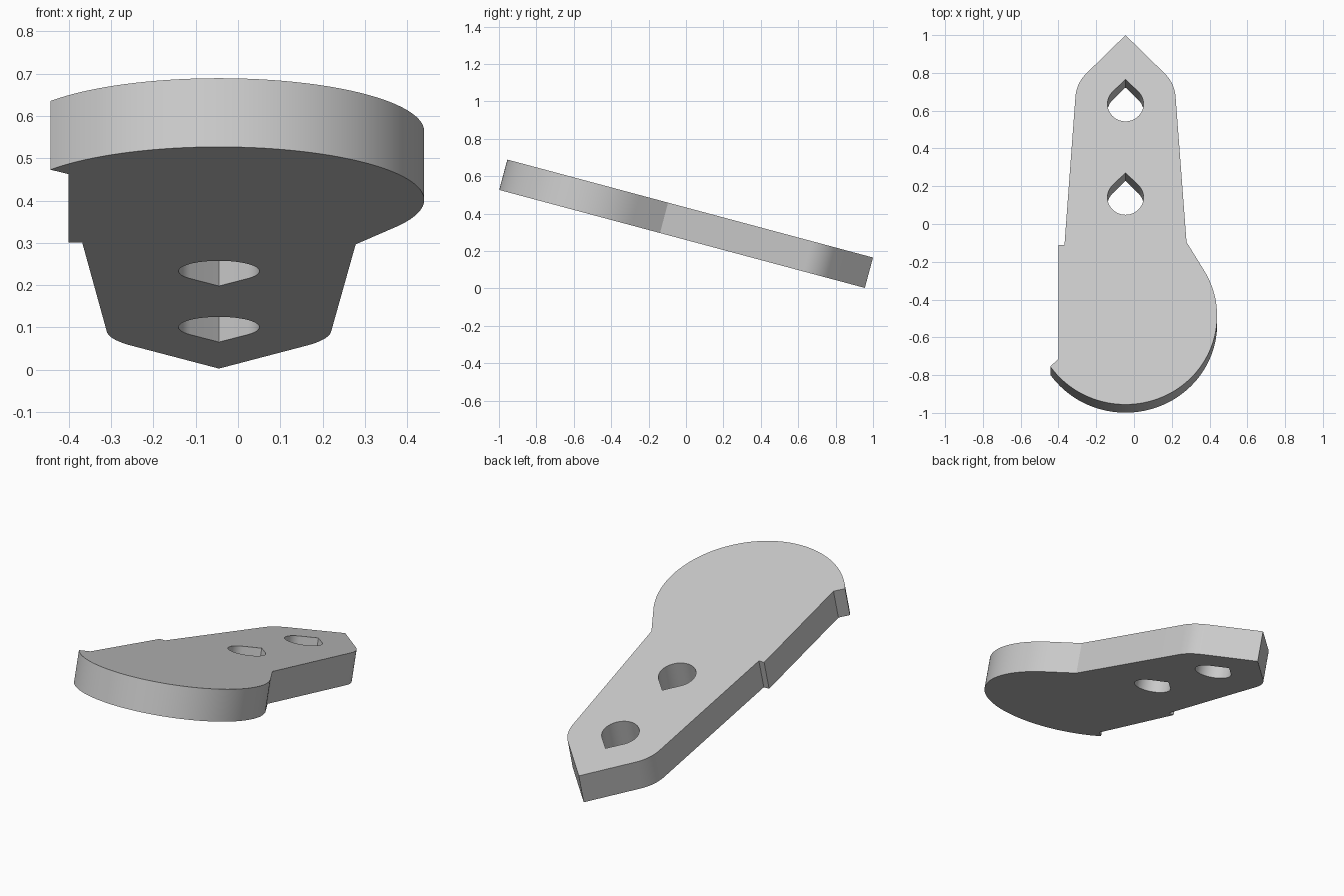
import bpy
import bmesh
from math import sin, cos, radians
from mathutils import Vector

if "Cube" in bpy.data.objects:
    bpy.data.objects.remove(bpy.data.objects["Cube"], do_unlink=True)

AXIS = -0.045        # x of the plate's centreline
THICK = 0.168
HEAD_R = 0.485
HEAD_Y = -0.504


def arc(cx, cy, r, start, end, steps):
    """Points on an arc, angles in degrees."""
    angles = [radians(start + (end - start) * i / steps) for i in range(steps + 1)]
    return [(cx + r * cos(a), cy + r * sin(a)) for a in angles]


def teardrop(cy, r=0.0955):
    """Round hole closed by a right-angled point."""
    return arc(AXIS, cy, r, 135, 405, 40) + [(AXIS, cy + r * 2 ** 0.5)]


# Outline: round head, waist, tapered shank with rounded shoulders and a point
head = arc(AXIS, HEAD_Y, HEAD_R, -145.2, 31, 72)
shoulder = arc(0.0205, 0.684, 0.2, 4.2, 45, 12)
mirrored = [(2 * AXIS - x, y) for x, y in reversed(shoulder)]
left_edge = [(-0.368, -0.114), (-0.4, -0.114), (-0.4, -0.74)]
outline = head + [(0.278, -0.099)] + shoulder + [(AXIS, 1.035)] + mirrored + left_edge

# Fill the outline around both holes, then thicken it
bm = bmesh.new()
for loop in (outline, teardrop(0.146), teardrop(0.658)):
    verts = [bm.verts.new((x, y, 0)) for x, y in loop]
    for a, b in zip(verts, verts[1:] + verts[:1]):
        bm.edges.new((a, b))
bmesh.ops.triangle_fill(bm, use_beauty=True, edges=bm.edges[:], normal=Vector((0, 0, 1)))
extruded = bmesh.ops.extrude_face_region(bm, geom=bm.faces[:], use_keep_orig=True)
lower = [v for v in extruded["geom"] if isinstance(v, bmesh.types.BMVert)]
bmesh.ops.translate(bm, verts=lower, vec=(0, 0, -THICK))
bmesh.ops.recalc_face_normals(bm, faces=bm.faces[:])
mesh = bpy.data.meshes.new("slanted_plate")
bm.to_mesh(mesh)
bm.free()

# Single grey material
grey = bpy.data.materials.new("light grey")
grey.use_nodes = True
grey.diffuse_color = (0.6, 0.6, 0.6, 1)
grey.node_tree.nodes["Principled BSDF"].inputs["Base Color"].default_value = (0.6, 0.6, 0.6, 1)
mesh.materials.append(grey)

# Tilt the plate so the head is raised
plate = bpy.data.objects.new("slanted_plate", mesh)
bpy.context.collection.objects.link(plate)
plate.location.z = 0.433
plate.rotation_euler.x = radians(-15)
bpy.ops.object.select_all(action="DESELECT")
plate.select_set(True)
bpy.context.view_layer.objects.active = plate
bpy.ops.object.shade_smooth_by_angle(angle=radians(25))
